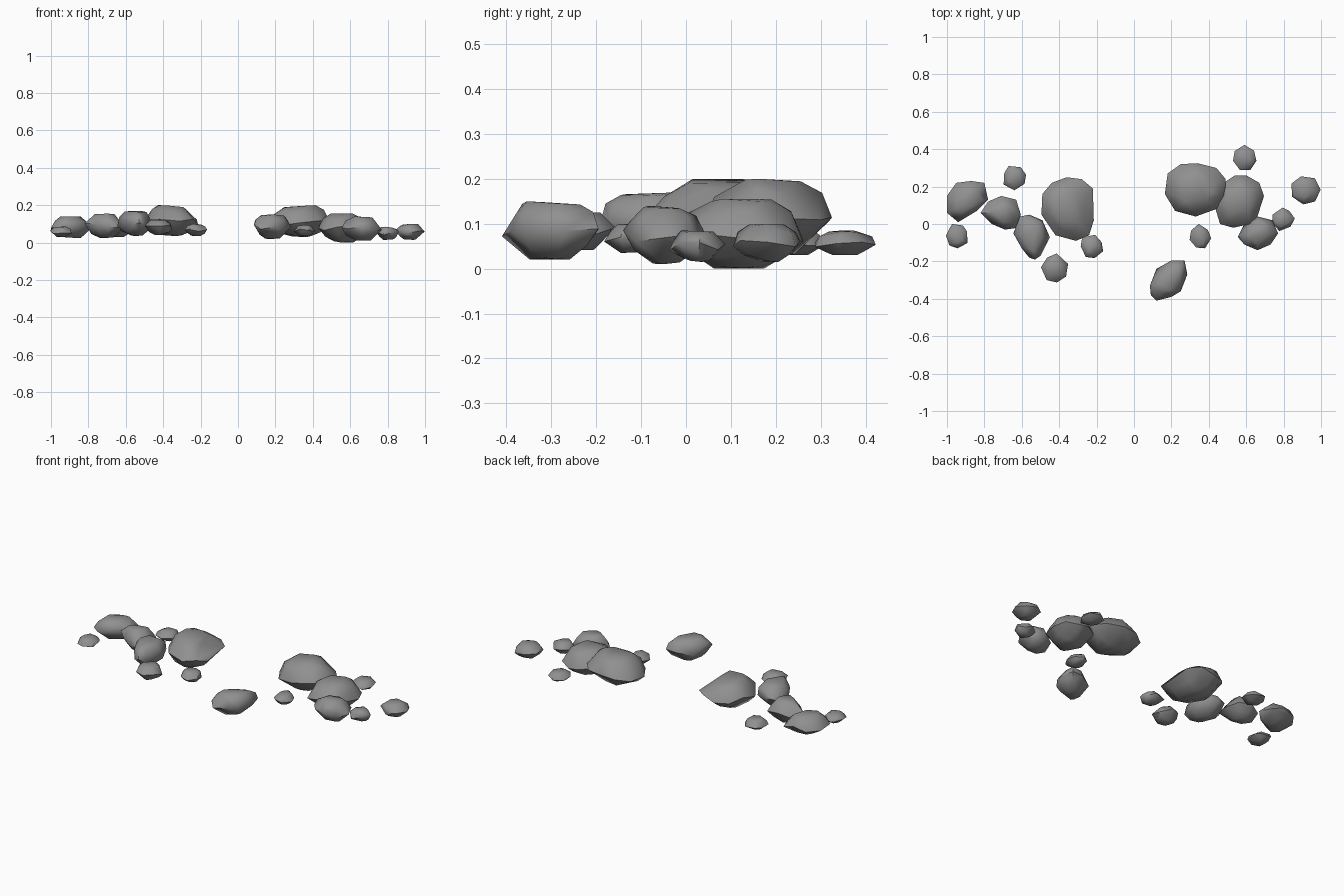
import bpy, bmesh, math, random
from mathutils import Vector

if "Cube" in bpy.data.objects:
    bpy.data.objects.remove(bpy.data.objects["Cube"])

stone = bpy.data.materials.new("stone_grey")
stone.diffuse_color = (0.28, 0.28, 0.28, 1)
stone.use_nodes = True
stone.node_tree.nodes["Principled BSDF"].inputs["Base Color"].default_value = stone.diffuse_color
BIG = 50  # hull is built enlarged so small facets are kept


def rock(name, outline, z0, z1, seed, top=0.66, tilt=0.0, rough=0.12):
    """Faceted stone: plan outline at mid height, tapered to a worn top and base."""
    rng = random.Random(seed)
    n = len(outline)
    cx = (min(p[0] for p in outline) + max(p[0] for p in outline)) / 2
    cy = (min(p[1] for p in outline) + max(p[1] for p in outline)) / 2
    # (height fraction, plan scale, height jitter)
    levels = [(0.0, 0.42, 0.03), (0.2, 0.74, 0.06), (0.5, 1.0, rough),
              (0.8, top + 0.14, 0.06), (1.0, top - 0.14, 0.04)]
    pts = []
    for h, s, j in levels:
        for i in range(n):
            if s < 1 and (i + int(h * 10)) % 3 == 0:
                continue
            k = s if s == 1 else s * rng.uniform(0.9, 1.06)
            dx, dy = (outline[i][0] - cx) * k, (outline[i][1] - cy) * k
            z = h + rng.uniform(-j, j) + tilt * dx * h
            pts.append(Vector((cx + dx, cy + dy, z)))
    lo, hi = min(p.z for p in pts), max(p.z for p in pts)
    for p in pts:
        p.z = z0 + (p.z - lo) / (hi - lo) * (z1 - z0)

    bm = bmesh.new()
    verts = [bm.verts.new(p * BIG) for p in pts]
    bmesh.ops.convex_hull(bm, input=verts)
    bmesh.ops.delete(bm, geom=[v for v in bm.verts if not v.link_faces], context='VERTS')
    bmesh.ops.recalc_face_normals(bm, faces=bm.faces[:])
    bmesh.ops.scale(bm, vec=Vector((1, 1, 1)) / BIG, verts=bm.verts[:])
    mesh = bpy.data.meshes.new(name)
    bm.to_mesh(mesh)
    bm.free()
    mesh.materials.append(stone)
    mesh.shade_smooth()
    mesh.set_sharp_from_angle(angle=math.radians(50))
    ob = bpy.data.objects.new(name, mesh)
    bpy.context.collection.objects.link(ob)
    return ob


def pebble(name, x, y, w, d, z0, z1, seed):
    """Small stone with an irregular seven-sided plan, fitted to width and depth."""
    rng = random.Random(seed)
    ring = []
    for i in range(7):
        a = math.tau * (i + rng.uniform(-0.2, 0.2)) / 7 + seed
        r = rng.uniform(0.85, 1.1)
        ring.append((math.cos(a) * r, math.sin(a) * r))
    xs, ys = [p[0] for p in ring], [p[1] for p in ring]
    fit = [(x + w * ((px - min(xs)) / (max(xs) - min(xs)) - .5),
            y + d * ((py - min(ys)) / (max(ys) - min(ys)) - .5)) for px, py in ring]
    rock(name, fit, z0, z1, seed, top=0.7, rough=0.16)


# Large stones, right group
rock("right_large_rock", [(.165, .16), (.18, .27), (.25, .32), (.34, .325), (.44, .30),
     (.49, .24), (.49, .15), (.44, .08), (.33, .04), (.22, .07)], .03, .20, 1, tilt=.6)
rock("right_low_rock", [(.43, .10), (.45, .20), (.54, .26), (.60, .26), (.67, .22),
     (.695, .15), (.66, .04), (.62, 0), (.53, -.02), (.46, 0)], 0, .155, 2)
rock("right_outer_rock", [(.555, -.07), (.59, 0), (.66, .04), (.74, .02), (.77, -.05),
     (.73, -.11), (.66, -.14), (.59, -.11)], .01, .14, 3)
rock("front_rock", [(.085, -.33), (.12, -.24), (.20, -.195), (.27, -.195), (.285, -.27),
     (.25, -.36), (.20, -.39), (.12, -.41), (.09, -.38)], .02, .15, 4, top=.76)

# Large stones, left group
rock("left_large_rock", [(-.495, .05), (-.49, .16), (-.44, .22), (-.36, .25), (-.28, .24),
     (-.22, .19), (-.215, .02), (-.24, -.06), (-.31, -.09), (-.42, -.06)], .035, .20, 5, tilt=-.7)
rock("left_front_rock", [(-.645, -.05), (-.61, .04), (-.56, .05), (-.49, .02), (-.45, -.07),
     (-.50, -.17), (-.53, -.19), (-.56, -.18), (-.60, -.13)], .035, .17, 6, top=.76)
rock("left_middle_rock", [(-.82, .06), (-.78, .12), (-.71, .15), (-.63, .13), (-.605, .05),
     (-.62, -.02), (-.69, -.03), (-.76, 0)], .025, .155, 7)
rock("left_outer_rock", [(-1, .06), (-1, .15), (-.95, .22), (-.87, .23), (-.80, .22),
     (-.78, .13), (-.84, .07), (-.94, .01)], .025, .14, 8, top=.7)

# Small scattered stones
pebble("left_back_pebble", -.637, .245, .12, .13, .03, .09, 11)
pebble("left_edge_pebble", -.948, -.065, .115, .13, .03, .085, 12)
pebble("left_front_pebble", -.425, -.235, .145, .155, .04, .125, 13)
pebble("left_inner_pebble", -.225, -.12, .12, .125, .035, .10, 14)
pebble("right_inner_pebble", .355, -.065, .115, .13, .035, .095, 15)
pebble("right_back_pebble", .592, .355, .125, .135, .03, .085, 16)
pebble("right_outer_pebble", .80, .025, .12, .125, .015, .085, 17)
pebble("right_edge_pebble", .92, .18, .155, .15, .015, .10, 18)
